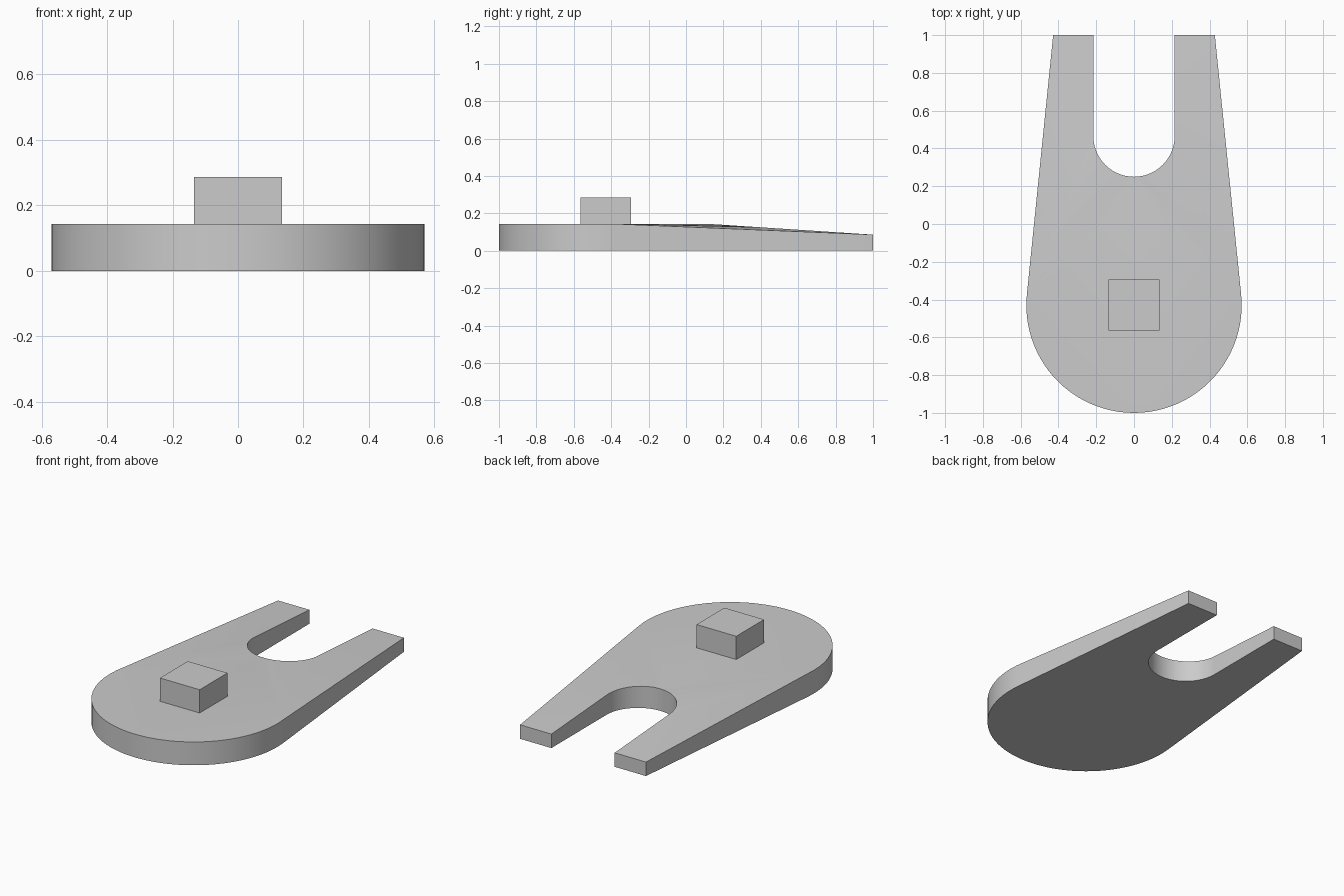
import bpy, bmesh
from math import cos, sin, radians

if "Cube" in bpy.data.objects:
    bpy.data.objects.remove(bpy.data.objects["Cube"], do_unlink=True)

TOP, TIP = 0.143, 0.086          # plate height at the round end and at the prong tips
RIDGE_Y = 0.13                   # where the slope starts on the centre line

grey = bpy.data.materials.new("plain grey")
grey.use_nodes = True
colour = (0.6, 0.6, 0.6, 1)
grey.diffuse_color = colour
grey.node_tree.nodes["Principled BSDF"].inputs["Base Color"].default_value = colour


def make_object(name, bm):
    bmesh.ops.recalc_face_normals(bm, faces=bm.faces[:])
    mesh = bpy.data.meshes.new(name)
    bm.to_mesh(mesh)
    bm.free()
    mesh.materials.append(grey)
    obj = bpy.data.objects.new(name, mesh)
    bpy.context.collection.objects.link(obj)
    return obj


def arc(cy, r, start, end, steps):
    angles = [radians(start + (end - start) * i / steps) for i in range(steps + 1)]
    return [(r * cos(a), cy + r * sin(a)) for a in angles]


def slope(y):
    return TOP - (TOP - TIP) * (y - RIDGE_Y) / (1 - RIDGE_Y)


# Forked plate: right half of the outline, mirrored across the centre
round_end = [(x, y, TOP) for x, y in arc(-0.43, 0.57, -90, 5.8, 24)]
slot = [(x, y, slope(y)) for x, y in arc(0.465, 0.215, 0, -90, 14)]
prong = [(0.428, 1, TIP), (0.215, 1, TIP)]
outline = round_end + prong + slot

bm = bmesh.new()
upper = [bm.verts.new(p) for p in outline]
lower = [bm.verts.new((x, y, 0)) for x, y, z in outline]
apex = bm.verts.new((0, RIDGE_Y, TOP))
bm.faces.new(lower)
for i in range(len(outline) - 1):
    bm.faces.new((lower[i], lower[i + 1], upper[i + 1], upper[i]))

n = len(round_end)
shoulder, tip_out, tip_in = upper[n - 1:n + 2]
slot_verts = upper[n + 2:]
bm.faces.new(upper[:n] + [apex])
bm.faces.new((shoulder, tip_out, slot_verts[0]))
bm.faces.new((tip_out, tip_in, slot_verts[0]))
for a, b in zip(slot_verts, slot_verts[1:] + [apex]):
    bm.faces.new((shoulder, a, b))

plate = make_object("forked_plate", bm)
mirror = plate.modifiers.new("Mirror", "MIRROR")
mirror.use_clip = True
bpy.context.view_layer.objects.active = plate
plate.select_set(True)
bpy.ops.object.modifier_apply(modifier="Mirror")
bpy.ops.object.shade_smooth_by_angle(angle=radians(30))

# Square peg on the round end
bm = bmesh.new()
bmesh.ops.create_cube(bm, size=1)
bmesh.ops.scale(bm, vec=(0.27, 0.27, TOP), verts=bm.verts[:])
bmesh.ops.translate(bm, vec=(0, -0.43, TOP * 1.5), verts=bm.verts[:])
make_object("square_peg", bm)
